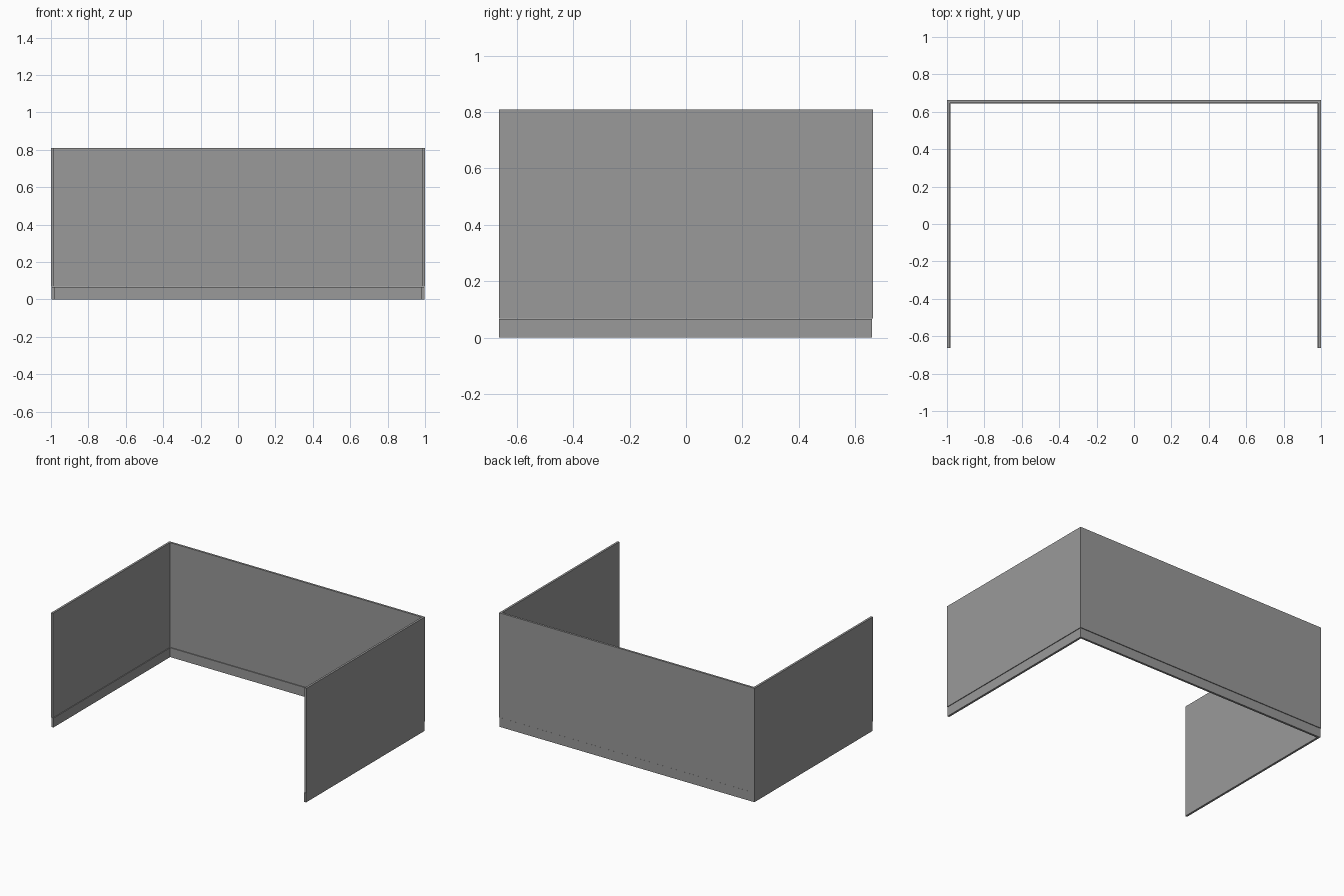
import bpy, bmesh

if "Cube" in bpy.data.objects:
    bpy.data.objects.remove(bpy.data.objects["Cube"])


def u_wall(name, inset, thick, z0, z1):
    """U-shaped wall open to the front, extruded from z0 to z1."""
    xo, yo, yf = 1.0 - inset, 0.662 - inset, -0.662
    xi, yi = xo - thick, yo - thick
    outline = [(-xo, yf), (-xi, yf), (-xi, yi), (xi, yi),
               (xi, yf), (xo, yf), (xo, yo), (-xo, yo)]
    bm = bmesh.new()
    face = bm.faces.new([bm.verts.new((x, y, z0)) for x, y in outline])
    ext = bmesh.ops.extrude_face_region(bm, geom=[face])
    top = [v for v in ext["geom"] if isinstance(v, bmesh.types.BMVert)]
    bmesh.ops.translate(bm, verts=top, vec=(0, 0, z1 - z0))
    bmesh.ops.recalc_face_normals(bm, faces=bm.faces)
    mesh = bpy.data.meshes.new(name)
    bm.to_mesh(mesh)
    bm.free()
    obj = bpy.data.objects.new(name, mesh)
    bpy.context.collection.objects.link(obj)
    mesh.materials.append(grey)
    return obj


# Dark grey paint
grey = bpy.data.materials.new("dark_grey")
grey.diffuse_color = (0.32, 0.32, 0.32, 1)
grey.use_nodes = True
grey.node_tree.nodes["Principled BSDF"].inputs["Base Color"].default_value = grey.diffuse_color

# Tall wall panels on three sides
u_wall("wall_panels", 0.0, 0.015, 0.068, 0.808)
# Skirting strip, set slightly inward, with a hairline shadow gap above it
u_wall("skirting", 0.003, 0.015, 0.0, 0.066)
